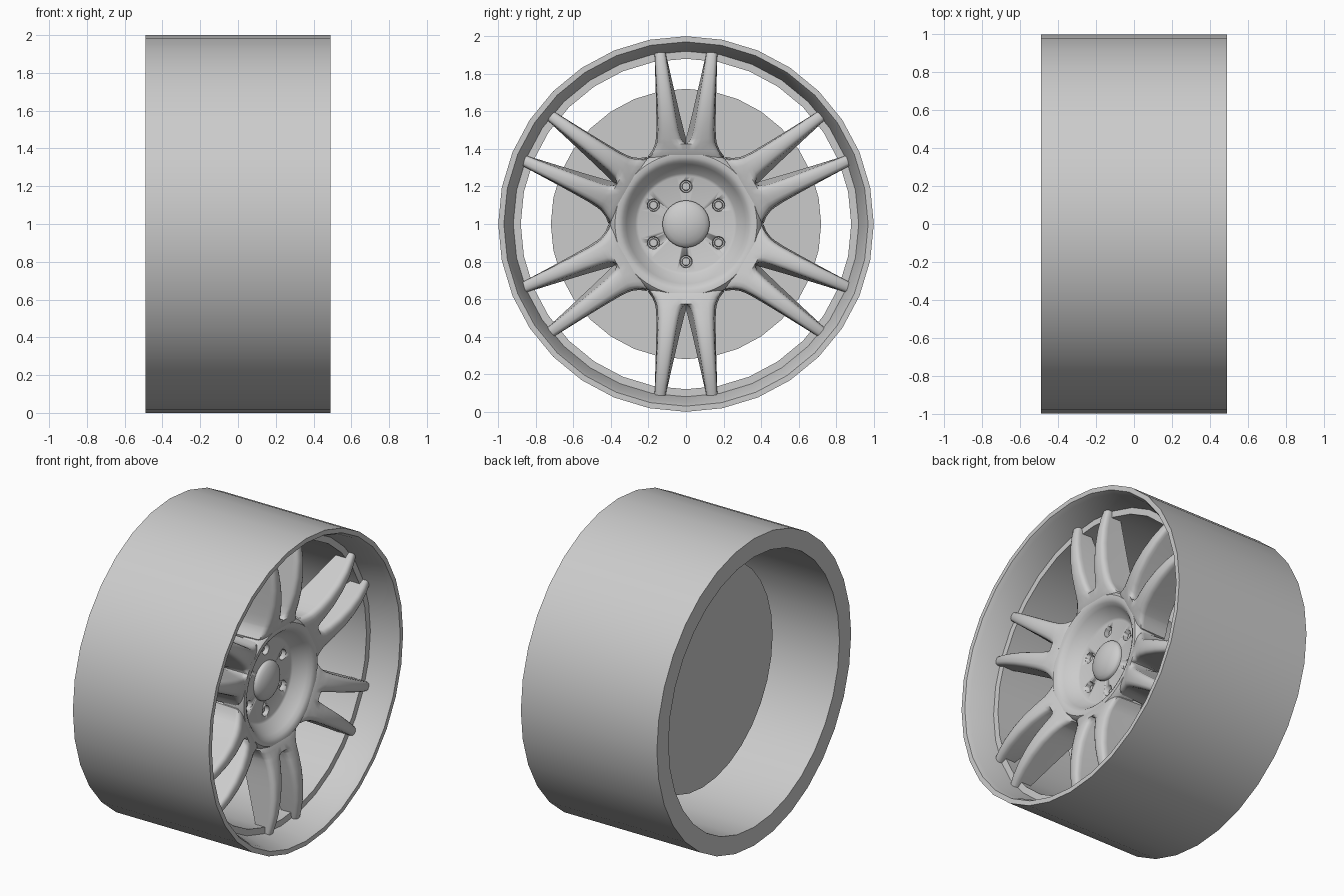
import bpy, bmesh, math
from mathutils import Matrix, Vector

if "Cube" in bpy.data.objects:
    bpy.data.objects.remove(bpy.data.objects["Cube"])

grey = bpy.data.materials.new("alloy_grey")
grey.diffuse_color = (0.6, 0.6, 0.6, 1)
grey.use_nodes = True
grey.node_tree.nodes["Principled BSDF"].inputs["Base Color"].default_value = grey.diffuse_color


def finish(name, bm, smooth=35):
    bmesh.ops.remove_doubles(bm, verts=bm.verts, dist=1e-5)
    bmesh.ops.recalc_face_normals(bm, faces=bm.faces)
    me = bpy.data.meshes.new(name)
    bm.to_mesh(me)
    bm.free()
    ob = bpy.data.objects.new(name, me)
    bpy.context.collection.objects.link(ob)
    me.materials.append(grey)
    bpy.ops.object.select_all(action='DESELECT')
    ob.select_set(True)
    bpy.context.view_layer.objects.active = ob
    bpy.ops.object.shade_smooth_by_angle(angle=math.radians(smooth))
    return ob


def lathe(name, profile, n, closed=False, smooth=35, at=(0, 0)):
    """Spin (radius, x) points about an x-parallel axis at (y, z)."""
    bm = bmesh.new()
    rings = []
    for r, x in profile:
        if r == 0:
            v = bm.verts.new((x, at[0], 1 + at[1]))
            rings.append([v] * n)
        else:
            rings.append([bm.verts.new((x, at[0] + r * math.sin(2 * math.pi * i / n),
                                        1 + at[1] + r * math.cos(2 * math.pi * i / n)))
                          for i in range(n)])
    pairs = list(zip(rings, rings[1:]))
    if closed:
        pairs.append((rings[-1], rings[0]))
    for a, b in pairs:
        for i in range(n):
            j = (i + 1) % n
            loop = list(dict.fromkeys((a[i], a[j], b[j], b[i])))
            bm.faces.new(loop)
    return finish(name, bm, smooth)


# Barrel: flat back rim, plain bore, step ring and flared front lip
lathe("rim_barrel", [(1, -0.49), (1, 0.49), (0.97, 0.49), (0.955, 0.46), (0.92, 0.31),
                     (0.88, 0.31), (0.88, -0.49)], 32, closed=True, smooth=25)

# Brake disc behind the spokes
lathe("brake_disc", [(0, -0.12), (0.72, -0.12), (0.72, -0.07), (0, -0.07)], 32)

# Hub with dished centre
hub = lathe("hub", [(0, 0.2), (0.255, 0.2), (0.27, 0.206), (0.318, 0.275), (0.335, 0.296),
                    (0.355, 0.308), (0.378, 0.308), (0.397, 0.29), (0.405, 0.26), (0.405, 0.18),
                    (0.36, 0.12), (0.36, -0.08), (0, -0.08)], 64)

# Lug holes cut into the dish, with a bolt in each
for k in range(6):
    a = math.radians(60 * k)
    pos = (0.2 * math.sin(a), 0.2 * math.cos(a))
    cutter = lathe("lug_cutter", [(0, 0.15), (0.03, 0.15), (0.037, 0.25), (0, 0.25)], 20, at=pos)
    mod = hub.modifiers.new("lug", 'BOOLEAN')
    mod.operation, mod.solver, mod.object = 'DIFFERENCE', 'EXACT', cutter
    bpy.context.view_layer.objects.active = hub
    bpy.ops.object.modifier_apply(modifier=mod.name)
    bpy.data.objects.remove(cutter)
    lathe("lug_bolt", [(0, 0.178), (0.02, 0.178), (0.023, 0.174), (0.023, 0.145)], 12, at=pos)

# Domed centre cap
lathe("centre_cap", [(0.125, 0.19), (0.125, 0.212), (0.118, 0.222), (0.1, 0.234), (0.07, 0.246),
                     (0.035, 0.253), (0, 0.255)], 40)

# One spoke, as stations: radius, outer edge, inner edge, front x, back x
STATIONS = [(0.33, 0.19, 0.0, 0.285, 0.12), (0.36, 0.195, 0.0, 0.305, 0.11),
            (0.39, 0.172, 0.0, 0.318, 0.11), (0.425, 0.157, 0.0, 0.33, 0.12),
            (0.435, 0.155, 0.012, 0.334, 0.122), (0.455, 0.152, 0.026, 0.34, 0.13),
            (0.5, 0.15, 0.038, 0.353, 0.148), (0.58, 0.152, 0.053, 0.369, 0.17),
            (0.68, 0.156, 0.07, 0.376, 0.195), (0.78, 0.161, 0.087, 0.37, 0.22),
            (0.86, 0.165, 0.1, 0.355, 0.24), (0.922, 0.168, 0.11, 0.337, 0.25)]


def section(r, outer, inner, front, back):
    """Rounded front, slightly drafted sides; yields (x, y, z)."""
    w, mid = (outer - inner) / 2, (outer + inner) / 2
    rim = min(0.04, w)
    draft = 0.028 * max(0, min(1, (0.92 - r) / 0.45))
    pts = [(back, max(inner - draft, 0)), (front - rim, inner)]
    for d in range(22, 180, 22):
        t = math.radians(d)
        s = math.sin(t) ** 0.8
        c = math.copysign(abs(math.cos(t)) ** 0.7, math.cos(t))
        flat = inner == 0 and d < 90     # paired spokes merge flat at the root
        pts.append((front if flat else front - rim + rim * s, mid - w * c))
    if inner == 0:
        pts[1] = (front, 0)
    pts += [(front - rim, outer), (back, outer + draft * 0.3)]
    return [Vector((x, y, r)) for x, y in pts]


bm = bmesh.new()
for k in range(6):
    for side in (1, -1):
        turn = Matrix.Rotation(math.radians(60 * k), 3, 'X')
        rows = []
        for st in STATIONS:
            row = []
            for p in section(*st):
                q = turn @ Vector((p.x, p.y * side, p.z))
                row.append(bm.verts.new((q.x, q.y, q.z + 1)))
            rows.append(row)
        n = len(rows[0])
        for a, b in zip(rows, rows[1:]):
            for i in range(n):
                j = (i + 1) % n
                bm.faces.new((a[i], a[j], b[j], b[i]))
        bm.faces.new(rows[0])
        bm.faces.new(rows[-1])
finish("spokes", bm, 40)
